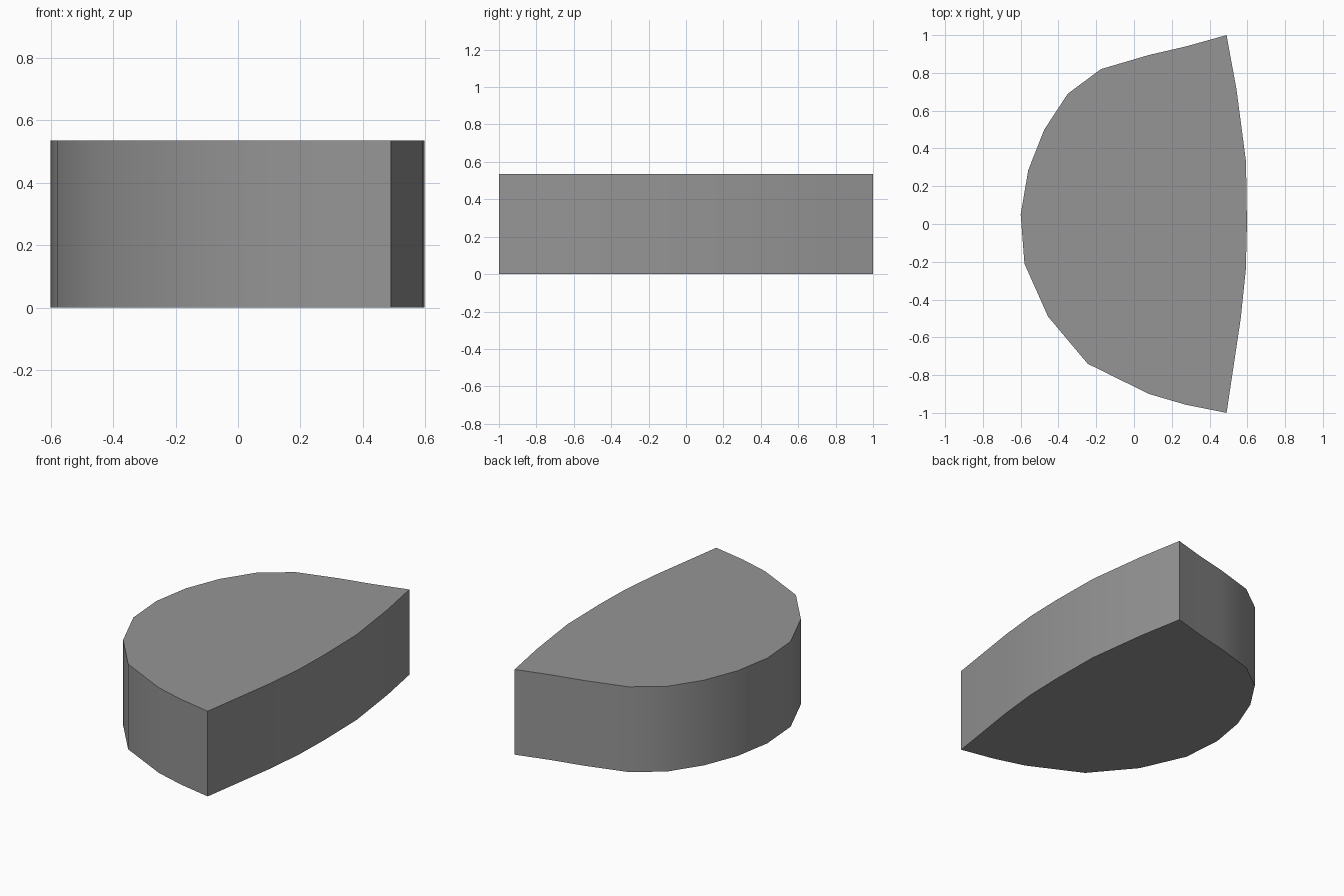
import bpy, bmesh, math

if "Cube" in bpy.data.objects:
    bpy.data.objects.remove(bpy.data.objects["Cube"])

HEIGHT = 0.535

# Outline seen from above: bulging left side, then the shallow right arc
outline = [
    (0.49, 1.0), (0.275, 0.94), (0.08, 0.895), (-0.175, 0.82),
    (-0.35, 0.69), (-0.475, 0.50), (-0.56, 0.285), (-0.6, 0.05),
    (-0.58, -0.21), (-0.455, -0.49), (-0.245, -0.74), (0.08, -0.90),
    (0.275, -0.957), (0.49, -1.0),
    (0.565, -0.50), (0.592, -0.24), (0.598, 0.0), (0.593, 0.33), (0.543, 0.71),
]

# Extrude the outline into a solid block
bm = bmesh.new()
base = bm.faces.new([bm.verts.new((x, y, 0)) for x, y in outline])
ext = bmesh.ops.extrude_face_region(bm, geom=[base], use_keep_orig=True)
top = [g for g in ext["geom"] if isinstance(g, bmesh.types.BMVert)]
bmesh.ops.translate(bm, verts=top, vec=(0, 0, HEIGHT))
bmesh.ops.recalc_face_normals(bm, faces=bm.faces)
mesh = bpy.data.meshes.new("half_round_block")
bm.to_mesh(mesh)
bm.free()
block = bpy.data.objects.new("half_round_block", mesh)
bpy.context.collection.objects.link(block)

# Dark grey finish
grey = bpy.data.materials.new("dark_grey")
grey.diffuse_color = (0.3, 0.3, 0.3, 1)
grey.use_nodes = True
grey.node_tree.nodes["Principled BSDF"].inputs["Base Color"].default_value = grey.diffuse_color
mesh.materials.append(grey)

# Smooth walls, sharp rims and corners
bpy.context.view_layer.objects.active = block
block.select_set(True)
bpy.ops.object.shade_smooth_by_angle(angle=math.radians(30))
